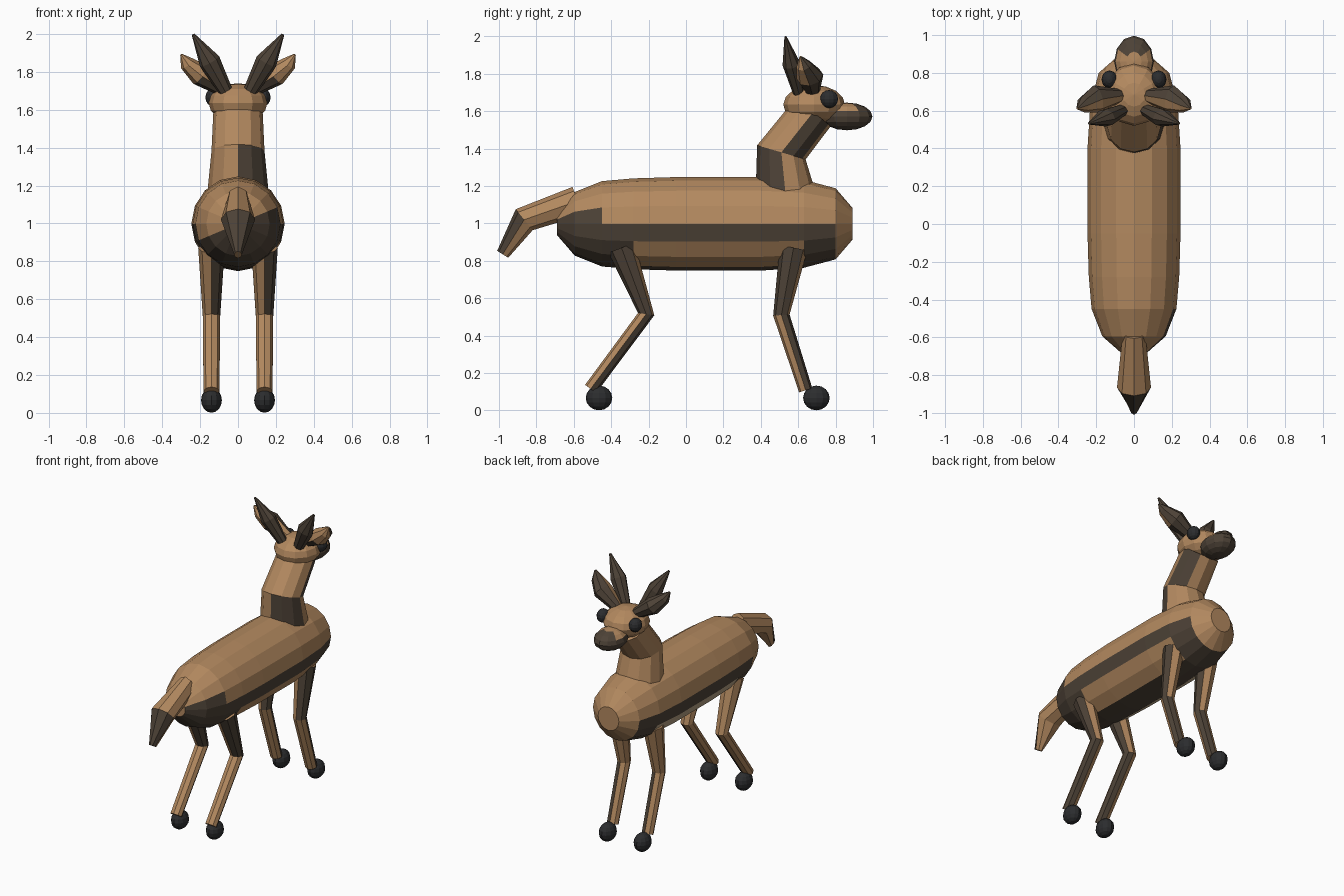
import bpy, bmesh, math
from mathutils import Vector

cube = bpy.data.objects.get("Cube")
if cube:
    bpy.data.objects.remove(cube, do_unlink=True)


def material(name, rgb):
    m = bpy.data.materials.new(name)
    m.use_nodes = True
    m.diffuse_color = (*rgb, 1)
    m.node_tree.nodes["Principled BSDF"].inputs["Base Color"].default_value = (*rgb, 1)
    return m


TAN = material("tan_coat", (0.45, 0.25, 0.115))
BROWN = material("dark_brown", (0.075, 0.055, 0.038))
BLACK = material("charcoal", (0.025, 0.026, 0.028))
PALE = material("pale_belly", (0.5, 0.38, 0.24))


def finish(name, bm, mats):
    bmesh.ops.recalc_face_normals(bm, faces=bm.faces)
    mesh = bpy.data.meshes.new(name)
    bm.to_mesh(mesh)
    bm.free()
    for m in mats:
        mesh.materials.append(m)
    obj = bpy.data.objects.new(name, mesh)
    bpy.context.collection.objects.link(obj)
    return obj


def plain(segment, angle):
    return 0


def loft(name, path, sizes, mats, sides=8, ref=(1, 0, 0), paint=plain):
    """Faceted tube; sizes are (half width along ref, half depth).
    paint(segment, angle around the tube) picks each face's material."""
    pts = [Vector(p) for p in path]
    bm = bmesh.new()
    rings = []
    for i, (p, (a, b)) in enumerate(zip(pts, sizes)):
        t = Vector()
        if i > 0:
            t += (p - pts[i - 1]).normalized()
        if i < len(pts) - 1:
            t += (pts[i + 1] - p).normalized()
        t.normalize()
        r = Vector(ref)
        u = (r - r.dot(t) * t).normalized()
        v = t.cross(u)
        angles = [2 * math.pi * k / sides for k in range(sides)]
        rings.append([bm.verts.new(p + u * a * math.cos(w) + v * b * math.sin(w)) for w in angles])
    for seg, (lo, hi) in enumerate(zip(rings, rings[1:])):
        for k in range(sides):
            n = (k + 1) % sides
            face = bm.faces.new((lo[k], lo[n], hi[n], hi[k]))
            face.material_index = paint(seg, (k + 0.5) * 360 / sides)
    bm.faces.new(rings[0])
    bm.faces.new(rings[-1])
    return finish(name, bm, mats)


def ball(name, centre, radii, mats, segments=12, rings=8):
    bm = bmesh.new()
    bmesh.ops.create_uvsphere(bm, u_segments=segments, v_segments=rings, radius=1)
    for v in bm.verts:
        v.co = Vector(c + r * q for c, r, q in zip(centre, radii, v.co))
    return finish(name, bm, mats)


# Torso: barrel from rump to chest, dark flank stripe, rump and underside
torso = [(-0.69, 0.06), (-0.595, 0.17), (-0.45, 0.228), (-0.28, 0.243), (-0.05, 0.25),
         (0.4, 0.25), (0.63, 0.235), (0.8, 0.19), (0.89, 0.085)]


def torso_paint(seg, angle):
    left = angle < 90 or angle > 270
    down = math.degrees(math.asin(math.sin(math.radians(angle))))
    if seg == 7:
        return 0
    if seg < 2:
        return int(down > (-22.5 if left else 22.5))
    if down < 0:
        return 0
    if 3 <= seg <= 5 and 22.5 < down < 67.5:
        return 0 if left else 2
    return 1


loft("torso", [(0, y, 0.998) for y, r in torso], [(r * 0.985, r) for y, r in torso],
     [TAN, BROWN, PALE], sides=16, paint=torso_paint)

# Neck: dark quarter that shifts forward above the bend
loft("neck", [(0, 0.535, 1.13), (0, 0.51, 1.38), (0, 0.68, 1.595)],
     [(0.165, 0.165), (0.14, 0.135), (0.13, 0.12)], [TAN, BROWN], sides=12,
     paint=lambda seg, a: int(a > 270 if seg == 0 else a < 60))

# Tail: dark back on the hanging half
loft("tail", [(0, -0.58, 1.12), (0, -0.865, 1.02), (0, -0.98, 0.835)],
     [(0.06, 0.08), (0.09, 0.072), (0.02, 0.035)], [TAN, BROWN],
     paint=lambda seg, a: int(seg == 1 and a < 180))

# Head, with a dark snout that is tan along its bridge
ball("head", (0, 0.685, 1.635), (0.155, 0.165, 0.105), [TAN])
snout = ball("snout", (0, 0.86, 1.572), (0.105, 0.137, 0.074), [BROWN, TAN])
for face in snout.data.polygons:
    face.material_index = int(face.normal.z > 0.5 and face.center.y < 0.91)


def thigh_and_shin(seg, angle):
    return int(angle < 90 or angle > 315) if seg == 0 else int(angle > 270)


for side, s in (("left", 1), ("right", -1)):
    ball(side + "_eye", (s * 0.13, 0.765, 1.665), (0.042, 0.048, 0.048), [BLACK])

    # Spindle-shaped antlers
    loft(side + "_antler", [(s * 0.06, 0.605, 1.69), (s * 0.15, 0.562, 1.855), (s * 0.237, 0.532, 1.998)],
         [(0.036, 0.03), (0.058, 0.047), (0.008, 0.006)], [BROWN])

    # Leaf-shaped ears, dark on the front
    def ear_paint(seg, angle):
        a = math.radians(angle)
        return int(math.cos(a) > 0 or (seg == 0 and s * math.sin(a) < 0))

    loft(side + "_ear", [(s * 0.07, 0.68, 1.7), (s * 0.2, 0.662, 1.785), (s * 0.27, 0.63, 1.845), (s * 0.3, 0.612, 1.892)],
         [(0.035, 0.035), (0.074, 0.06), (0.042, 0.04), (0.006, 0.006)], [TAN, BROWN],
         ref=(0, 1, 0), paint=ear_paint)

    # Bent legs with round hooves
    for end, hip, knee, ankle, hoof in (("hind", (-0.345, 0.87), (-0.213, 0.515), (-0.51, 0.115), -0.465),
                                        ("front", (0.575, 0.87), (0.51, 0.51), (0.64, 0.108), 0.697)):
        x = s * 0.14
        loft(f"{end}_{side}_leg", [(x, *hip), (x, *knee), (x, *ankle)],
             [(0.07, 0.075), (0.046, 0.044), (0.042, 0.037)], [TAN, BROWN], paint=thigh_and_shin)
        ball(f"{end}_{side}_hoof", (x, hoof, 0.067), (0.055, 0.071, 0.066), [BLACK])
